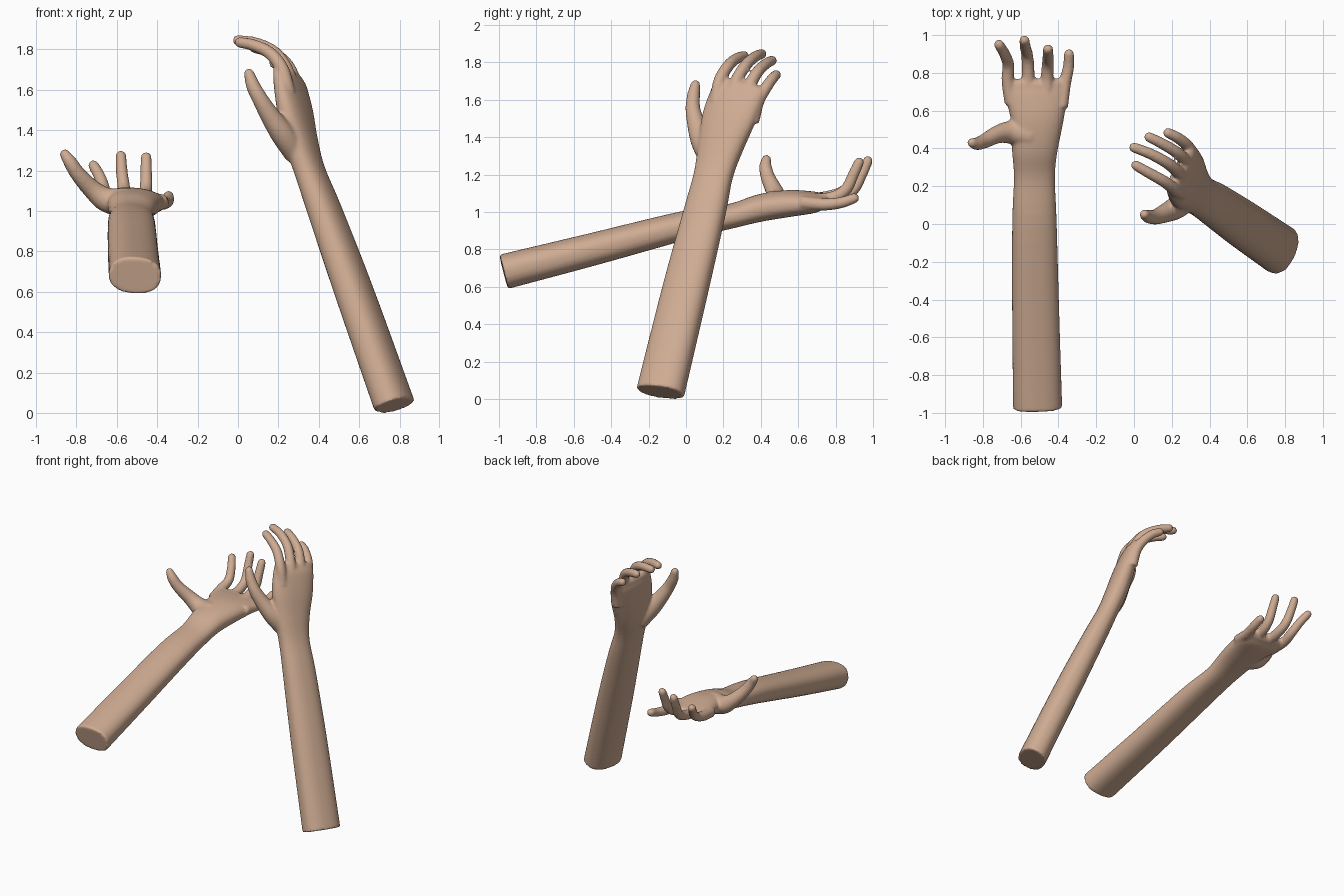
import bpy, bmesh
from math import sin, cos, pi, copysign
from mathutils import Vector

if "Cube" in bpy.data.objects:
    bpy.data.objects.remove(bpy.data.objects["Cube"])

skin = bpy.data.materials.new("warm skin")
skin.use_nodes = True
SKIN = (0.62, 0.41, 0.29, 1)
skin.diffuse_color = SKIN
skin.node_tree.nodes["Principled BSDF"].inputs["Base Color"].default_value = SKIN


def spline(points, steps=5):
    """Smooth curve through points that carry position and radii."""
    p = [Vector(q) for q in points]
    p = [p[0] * 2 - p[1]] + p + [p[-1] * 2 - p[-2]]
    out = []
    for a, b, c, d in zip(p, p[1:], p[2:], p[3:]):
        for i in range(steps):
            t = i / steps
            out.append((b * 2 + (c - a) * t + (a * 2 - b * 5 + c * 4 - d) * t**2
                        + (b * 3 - a - c * 3 + d) * t**3) / 2)
    return out + [p[-2]]


def tube(bm, points, width_dir, square=1.0, sides=24):
    """Closed tube of oval sections (x, y, z, half width, half depth), rounded far end."""
    path = spline(points)
    centres = [Vector(q[:3]) for q in path]
    rings = []

    def ring(centre, tangent, a, b):
        side = (width_dir - tangent * width_dir.dot(tangent)).normalized()
        up = tangent.cross(side)
        verts = []
        for k in range(sides):
            c, s = cos(2 * pi * k / sides), sin(2 * pi * k / sides)
            c = copysign(abs(c) ** square, c)
            s = copysign(abs(s) ** square, s)
            verts.append(bm.verts.new(centre + side * a * c + up * b * s))
        rings.append(verts)

    last = len(path) - 1
    for i, q in enumerate(path):
        tangent = (centres[min(i + 1, last)] - centres[max(i - 1, 0)]).normalized()
        ring(centres[i], tangent, q[3], q[4])
    for angle in (0.5, 1.0, 1.35):
        ring(centres[-1] + tangent * q[4] * sin(angle), tangent,
             q[3] - q[4] * (1 - cos(angle)), q[4] * cos(angle))
    for lower, upper in zip(rings, rings[1:]):
        for k in range(sides):
            n = (k + 1) % sides
            bm.faces.new((lower[k], lower[n], upper[n], upper[k]))
    bm.faces.new(rings[0][::-1])
    bm.faces.new(rings[-1])


def digit(bm, points, width_dir, thick=0.036, thin=0.027):
    """Finger that tapers evenly from knuckle to tip."""
    n = len(points) - 1
    radii = [thick + (thin - thick) * i / n for i in range(n + 1)]
    tube(bm, [(*p, r, r) for p, r in zip(points, radii)], width_dir)


def build_arm(name, forearm, fingers, thumb, width_dir, thumb_dir):
    bm = bmesh.new()
    tube(bm, forearm, width_dir, square=0.85, sides=40)
    for finger in fingers:
        digit(bm, finger, width_dir)
    tube(bm, [(*p, p[3]) for p in thumb], thumb_dir)
    bmesh.ops.recalc_face_normals(bm, faces=bm.faces)
    mesh = bpy.data.meshes.new(name)
    bm.to_mesh(mesh)
    bm.free()
    mesh.materials.append(skin)
    mesh.shade_smooth()
    arm = bpy.data.objects.new(name, mesh)
    bpy.context.collection.objects.link(arm)
    # Fuse the parts into one skin and soften the creases
    fuse = arm.modifiers.new("fuse", "REMESH")
    fuse.mode = "VOXEL"
    fuse.voxel_size = 0.009
    fuse.use_smooth_shade = True
    soften = arm.modifiers.new("soften", "SMOOTH")
    soften.factor = 0.5
    soften.iterations = 5


# Reaching arm, palm up
build_arm(
    "reaching_arm",
    forearm=[(-.51, -.975, .68, .13, .093), (-.52, -.5, .8, .125, .086),
             (-.527, 0, .93, .118, .076), (-.527, .25, .98, .109, .065),
             (-.525, .4, 1.022, .122, .072), (-.513, .55, 1.045, .14, .07),
             (-.515, .68, 1.052, .166, .055), (-.515, .73, 1.06, .162, .04)],
    fingers=[
        # index, middle, ring, little
        [(-.65, .64, 1.06), (-.668, .76, 1.08), (-.665, .84, 1.11),
         (-.685, .9, 1.17), (-.715, .95, 1.225)],
        [(-.565, .66, 1.06), (-.56, .8, 1.075), (-.565, .89, 1.115),
         (-.575, .935, 1.19), (-.58, .972, 1.272)],
        [(-.46, .66, 1.06), (-.46, .78, 1.075), (-.455, .855, 1.12),
         (-.455, .895, 1.2), (-.455, .925, 1.265)],
        [(-.385, .62, 1.05), (-.367, .74, 1.04), (-.347, .83, 1.05),
         (-.344, .9, 1.073)]],
    thumb=[(-.55, .47, 1.04, .075), (-.65, .485, 1.055, .062), (-.72, .475, 1.105, .048),
           (-.79, .44, 1.18, .039), (-.83, .425, 1.24, .034), (-.857, .43, 1.28, .026)],
    width_dir=Vector((1, 0, -.1)), thumb_dir=Vector((0, 1, 0)))

# Raised arm, palm turned inward
build_arm(
    "raised_arm",
    forearm=[(.775, -.137, .036, .132, .092), (.575, 0, .6, .126, .087),
             (.43, .1, 1, .116, .076), (.355, .147, 1.2, .109, .067),
             (.31, .185, 1.35, .128, .07), (.282, .228, 1.5, .152, .064),
             (.26, .27, 1.62, .152, .052), (.25, .285, 1.66, .146, .04)],
    fingers=[
        [(.25, .16, 1.58), (.22, .18, 1.7), (.16, .225, 1.78),
         (.08, .27, 1.82), (.01, .31, 1.835)],
        [(.27, .25, 1.6), (.24, .27, 1.7), (.18, .32, 1.785),
         (.09, .37, 1.83), (0, .405, 1.845)],
        [(.29, .32, 1.58), (.27, .34, 1.67), (.225, .38, 1.745),
         (.15, .425, 1.79), (.08, .46, 1.81)],
        [(.315, .355, 1.48), (.302, .385, 1.59), (.272, .425, 1.66),
         (.225, .46, 1.71), (.18, .482, 1.733)]],
    thumb=[(.29, .13, 1.28, .058), (.222, .085, 1.38, .06), (.16, .055, 1.47, .049),
           (.112, .037, 1.55, .04), (.075, .04, 1.62, .035), (.055, .05, 1.68, .026)],
    width_dir=Vector((.4, .88, -.12)), thumb_dir=Vector((0, 1, 0)))
